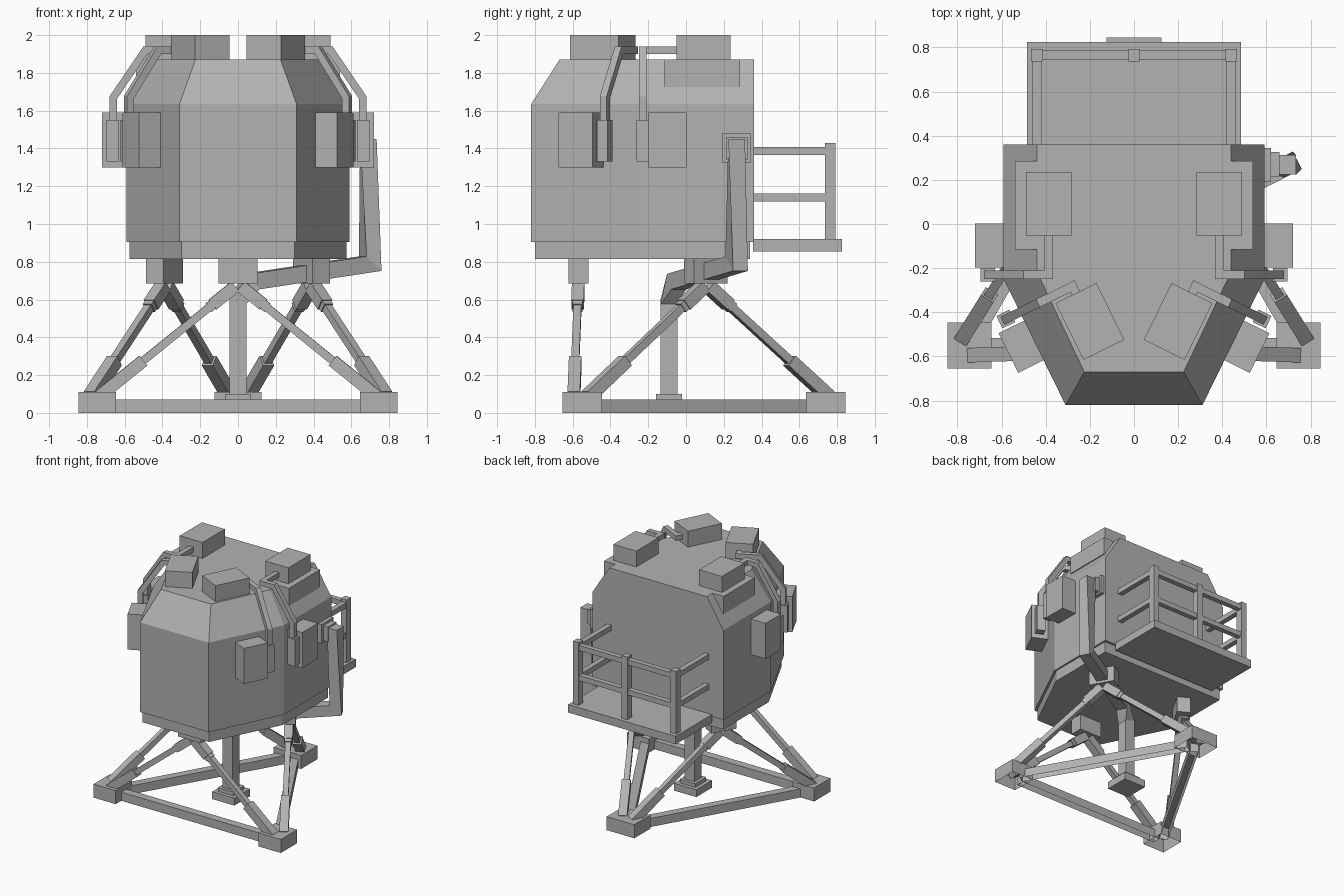
import bpy, bmesh
from math import radians, sin, cos, atan2
from mathutils import Vector, Matrix

cube = bpy.data.objects.get("Cube")
if cube:
    bpy.data.objects.remove(cube, do_unlink=True)

grey = bpy.data.materials.new("light_grey")
grey.use_nodes = True
grey.diffuse_color = (0.45, 0.45, 0.45, 1)
grey.node_tree.nodes["Principled BSDF"].inputs["Base Color"].default_value = grey.diffuse_color


def finish(name, bm, mirror=False):
    bmesh.ops.recalc_face_normals(bm, faces=bm.faces)
    mesh = bpy.data.meshes.new(name)
    bm.to_mesh(mesh)
    bm.free()
    mesh.materials.append(grey)
    ob = bpy.data.objects.new(name, mesh)
    bpy.context.collection.objects.link(ob)
    if mirror:
        ob.modifiers.new("Mirror", 'MIRROR')
    return ob


def box(name, lo, hi, frame=None, mirror=False, open_bottom=False):
    """Box between two corners, optionally moved by a frame matrix."""
    lo, hi = Vector(lo), Vector(hi)
    bm = bmesh.new()
    m = Matrix.Translation((lo + hi) / 2) @ Matrix.Diagonal((*(hi - lo), 1))
    bmesh.ops.create_cube(bm, size=1, matrix=(frame or Matrix()) @ m)
    ob = finish(name, bm, mirror)
    if open_bottom:
        bm = bmesh.new()
        bm.from_mesh(ob.data)
        bm.normal_update()
        down = [f for f in bm.faces if f.normal.z < -0.9]
        bmesh.ops.delete(bm, geom=down, context='FACES')
        bm.to_mesh(ob.data)
        bm.free()
    return ob


def loft(name, rings):
    """Closed solid through rings of equal point count."""
    bm = bmesh.new()
    loops = [[bm.verts.new(p) for p in ring] for ring in rings]
    n = len(loops[0])
    for a, b in zip(loops, loops[1:]):
        for i in range(n):
            j = (i + 1) % n
            bm.faces.new((a[i], a[j], b[j], b[i]))
    bm.faces.new(loops[0])
    bm.faces.new(loops[-1])
    return bm


def beam(name, points, width, normals, mirror=False):
    """Square section swept along a path with mitred corners."""
    pts = [Vector(p) for p in points]
    rings = []
    for i, p in enumerate(pts):
        t_in = (p - pts[max(i - 1, 0)]).normalized()
        t_out = (pts[min(i + 1, len(pts) - 1)] - p).normalized()
        t = (t_in + t_out).normalized()
        n = Vector(normals[i] if isinstance(normals, list) else normals).normalized()
        stretch = 1 / max(t.dot(t_out if t_out.length else t_in), 0.5)
        m = n.cross(t).normalized() * width / 2 * stretch
        n = n * width / 2
        rings.append([p + n + m, p - n + m, p - n - m, p + n - m])
    return finish(name, loft(name, rings), mirror)


def outline(side, side_y, nose, nose_y, back, z):
    half = [(side, back), (side, side_y), (nose, nose_y)]
    return [(x, y, z) for x, y in half] + [(-x, y, z) for x, y in reversed(half)]


# Cab shell and its plinth
finish("cab_shell", loft("cab_shell", [
    outline(0.59, -0.25, 0.31, -0.82, 0.36, 0.905),
    outline(0.59, -0.25, 0.31, -0.82, 0.36, 1.635),
    outline(0.44, -0.215, 0.225, -0.67, 0.36, 1.87)]))
finish("cab_plinth", loft("cab_plinth", [
    outline(0.575, -0.245, 0.3, -0.8, 0.34, 0.815),
    outline(0.575, -0.245, 0.3, -0.8, 0.34, 0.905)]))
box("roof_shoulder", (0.3, -0.115, 1.725), (0.54, 0.285, 1.87), mirror=True)


# Roof box, wall box and the bent arm between them, repeated on side and diagonal walls
def display_unit(tag, frame, wall, box_u, box_v, arm_v, pod_v):
    def part(name, lo, hi):
        box(tag + name, lo, hi, frame, True)
    part("_roof_box", (box_u - 0.103, box_v - 0.143, 1.87), (box_u + 0.103, box_v + 0.143, 2.0))
    part("_wall_box", (wall - 0.03, pod_v - 0.1, 1.3), (wall + 0.13, pod_v + 0.1, 1.59))
    part("_arm_link", (box_u - 0.02, min(arm_v - 0.02, box_v), 1.9),
         (box_u + 0.02, max(arm_v + 0.02, box_v), 1.94))
    path = [(box_u, 1.92), (wall - 0.1, 1.92), (wall + 0.07, 1.67), (wall + 0.07, 1.5)]
    beam(tag + "_arm", [frame @ Vector((u, arm_v, z)) for u, z in path], 0.04,
         frame.to_3x3() @ Vector((0, 1, 0)), True)
    part("_arm_end", (wall + 0.04, arm_v - 0.031, 1.33), (wall + 0.105, arm_v + 0.031, 1.55))


display_unit("side", Matrix(), 0.59, 0.387, 0.092, -0.23, -0.098)
display_unit("diagonal", Matrix.Rotation(radians(-26.2), 4, 'Z'), 0.638, 0.374, -0.308, -0.13, -0.273)

# Rear platform and railing
box("platform", (-0.485, 0.355, 0.855), (0.485, 0.825, 0.92))
for x in (-0.44, 0, 0.44):
    box("railing_post", (x - 0.026, 0.735, 0.92), (x + 0.026, 0.792, 1.43))
for z in (1.12, 1.365):
    box("back_rail", (-0.44, 0.745, z), (0.44, 0.787, z + 0.042))
    box("side_rail", (0.419, 0.36, z), (0.461, 0.76, z + 0.042), mirror=True)

# Cable duct from the side wall to the floor
box("duct_wall_plate", (0.58, 0.19, 1.325), (0.62, 0.345, 1.48))
box("duct_wall_socket", (0.61, 0.215, 1.34), (0.66, 0.325, 1.46))
along = (-0.46, 0.89, 0)
beam("cable_duct", [(0.69, 0.268, 1.45), (0.7, 0.268, 0.79), (0.07, -0.05, 0.695),
                    (0, -0.09, 0.59), (0, -0.09, 0.09)], 0.088,
     [(0, 1, 0), along, along, (0, 1, 0), (0, 1, 0)])
box("duct_foot_top", (-0.07, -0.16, 0.06), (0.07, -0.02, 0.1))
box("duct_foot_base", (-0.1, -0.19, 0.01), (0.1, 0.01, 0.07))

# Motion base: feet, floor bars, upper joints and six legs
centre = Vector((0, -0.12, 0))


def polar(angle, radius, offset, z):
    a = radians(angle)
    return centre + Vector((cos(a) * radius - sin(a) * offset, sin(a) * radius + cos(a) * offset, z))


def leg(top, foot):
    across = (foot - top).cross(Vector((0, 0, 1)))
    for name, a, b, w in (("leg_rod", 0, 1, 0.042), ("leg_lower_sleeve", 0.69, 1.02, 0.066),
                          ("leg_upper_sleeve", 0, 0.17, 0.066), ("leg_collar", 0.165, 0.2, 0.054)):
        beam(name, [top.lerp(foot, a), top.lerp(foot, b)], w, across)


for angle in (-30, 90, 210):
    foot = polar(angle, 0.86, 0, 0)
    wide = 0.125 if angle == 90 else 0.1
    box("foot_block", foot - Vector((wide, 0.105, 0)), foot + Vector((wide, 0.105, 0.11)),
        open_bottom=True)

    nxt = polar(angle + 120, 0.86, 0, 0)
    d = nxt - foot
    frame = Matrix.Translation(foot) @ Matrix.Rotation(atan2(d.y, d.x), 4, 'Z')
    box("floor_bar", (0.06, -0.033, 0), (d.length - 0.06, 0.033, 0.07), frame, open_bottom=True)

    # Joint opposite the foot
    joint = angle + 180
    frame = Matrix.Translation(polar(joint, 0.45, 0, 0)) @ Matrix.Rotation(radians(joint), 4, 'Z')
    box("upper_joint", (-0.053, -0.103, 0.685), (0.053, 0.103, 0.82), frame)
    for s in (-1, 1):
        leg(polar(joint, 0.45, s * 0.015, 0.67), polar(joint + s * 60, 0.86, -s * 0.05, 0.1))
